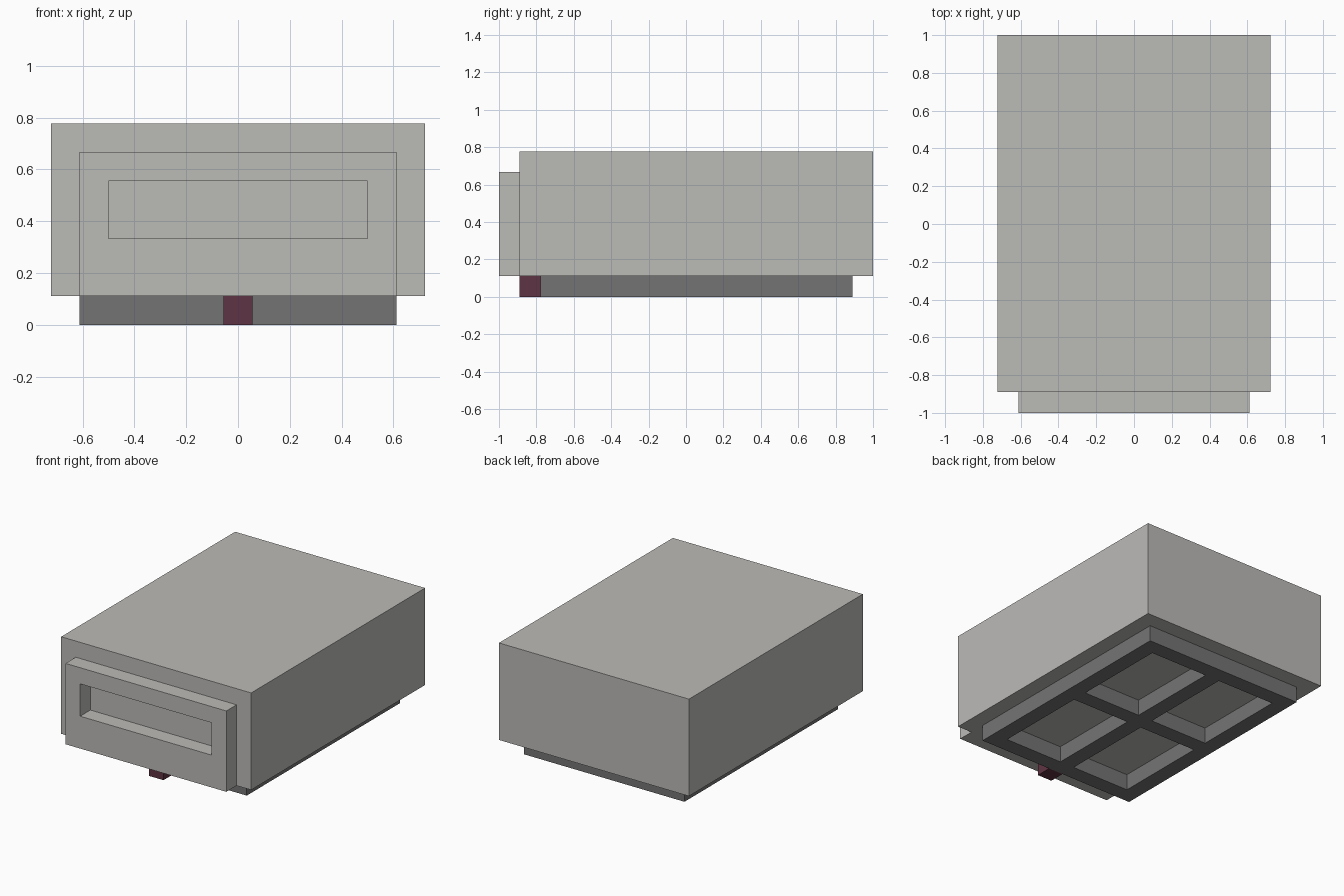
import bpy, bmesh
from mathutils import Matrix, Vector

cube = bpy.data.objects.get("Cube")
if cube:
    bpy.data.objects.remove(cube, do_unlink=True)

U = 1 / 9  # module that every part is sized in


def material(name, rgb):
    mat = bpy.data.materials.new(name)
    mat.use_nodes = True
    mat.diffuse_color = (*rgb, 1)
    mat.node_tree.nodes["Principled BSDF"].inputs["Base Color"].default_value = (*rgb, 1)
    return mat


def slab(name, mat, us, vs, depth, holes=(), upright=False):
    """Lattice of cells between breaks us and vs, minus holes, extruded over depth.
    Flat slabs use (x, y) and z depth; upright ones use (x, z) and y depth."""
    bm = bmesh.new()
    low, high = depth
    place = (lambda u, v: (u, low, v)) if upright else (lambda u, v: (u, v, low))
    grid = [[bm.verts.new(place(u, v)) for v in vs] for u in us]
    for i in range(len(us) - 1):
        for j in range(len(vs) - 1):
            if (i, j) not in holes:
                bm.faces.new((grid[i][j], grid[i + 1][j], grid[i + 1][j + 1], grid[i][j + 1]))
    new = bmesh.ops.extrude_face_region(bm, geom=bm.faces[:], use_keep_orig=True)["geom"]
    shift = Vector((0, high - low, 0) if upright else (0, 0, high - low))
    bmesh.ops.translate(bm, vec=shift, verts=[g for g in new if isinstance(g, bmesh.types.BMVert)])
    bmesh.ops.recalc_face_normals(bm, faces=bm.faces[:])
    bm.transform(Matrix.Scale(U, 4))
    mesh = bpy.data.meshes.new(name)
    bm.to_mesh(mesh)
    bm.free()
    mesh.materials.append(mat)
    obj = bpy.data.objects.new(name, mesh)
    bpy.context.collection.objects.link(obj)
    return obj


shell_grey = material("warm light grey", (0.50, 0.495, 0.475))
base_grey = material("dark grey", (0.175, 0.175, 0.175))
tab_red = material("dark wine red", (0.112, 0.034, 0.056))

# Main box
slab("main_body", shell_grey, (-6.5, 6.5), (-8, 9), (1, 7))

# Raised front panel with a recessed slot
slab("front_panel", shell_grey, (-5.5, -4.5, 4.5, 5.5), (1, 3, 5, 6), (-9, -8),
     holes={(1, 1)}, upright=True)

# Base frame with four open pockets
slab("base_frame", base_grey, (-5.5, -4.5, -0.5, 0.5, 4.5, 5.5), (-7, -6, 0, 1, 7, 8), (0, 1),
     holes={(i, j) for i in (1, 3) for j in (1, 3)})

# Small tab under the front
slab("front_tab", tab_red, (-0.5, 0.5), (-8, -7), (0, 1))
